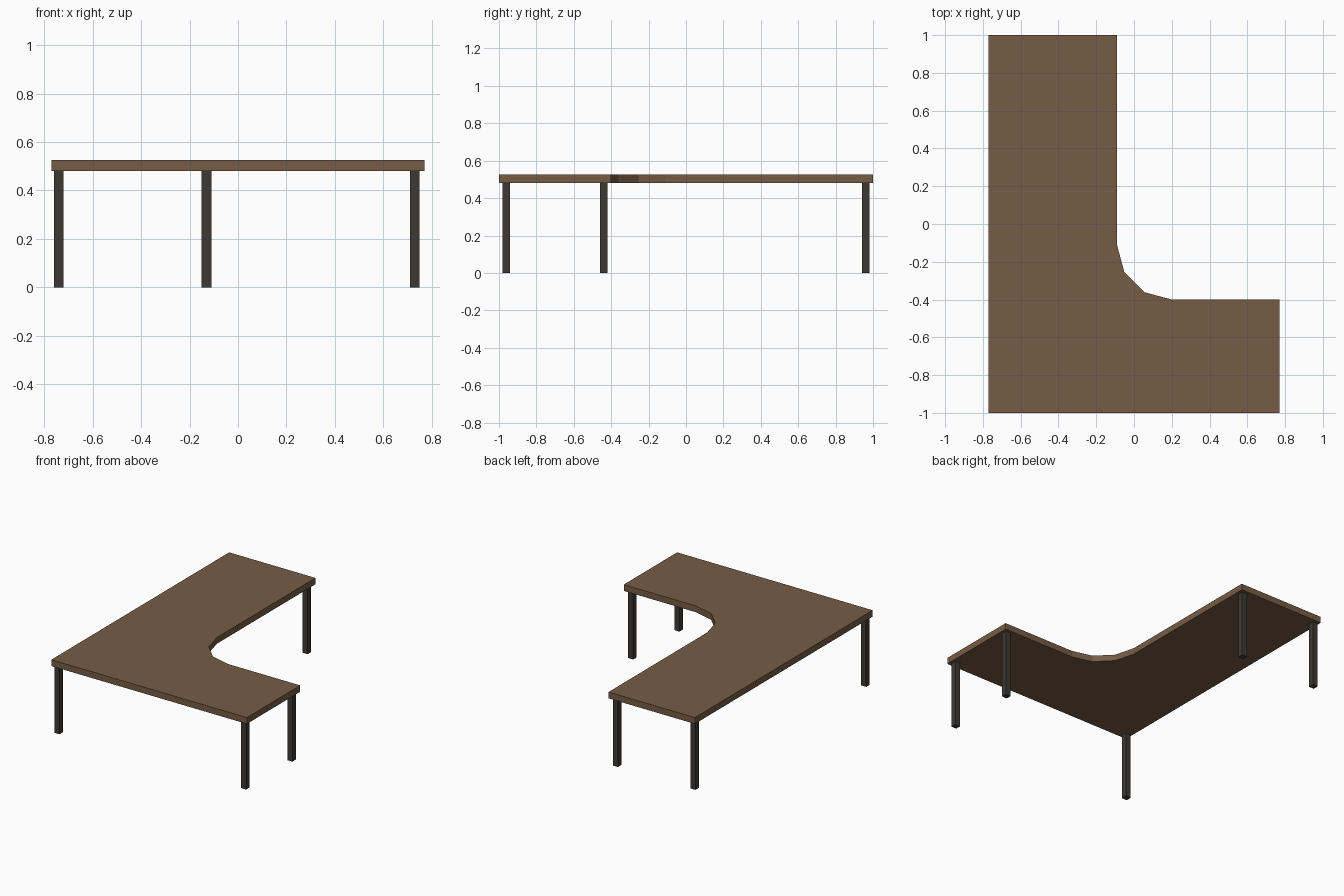
import bpy, bmesh, math

if "Cube" in bpy.data.objects:
    bpy.data.objects.remove(bpy.data.objects["Cube"])

def material(name, rgb):
    m = bpy.data.materials.new(name)
    m.diffuse_color = (*rgb, 1)
    m.use_nodes = True
    m.node_tree.nodes["Principled BSDF"].inputs["Base Color"].default_value = m.diffuse_color
    return m

brown = material("brown wood", (0.18, 0.107, 0.06))
dark = material("dark metal", (0.048, 0.042, 0.034))

def prism(name, outline, z0, z1, mat):
    """Extrude a flat counter-clockwise outline from z0 to z1."""
    bm = bmesh.new()
    face = bm.faces.new([bm.verts.new((x, y, z0)) for x, y in outline])
    ext = bmesh.ops.extrude_face_region(bm, geom=[face], use_keep_orig=True)
    for v in ext["geom"]:
        if isinstance(v, bmesh.types.BMVert):
            v.co.z = z1
    bmesh.ops.recalc_face_normals(bm, faces=bm.faces)
    mesh = bpy.data.meshes.new(name)
    bm.to_mesh(mesh)
    bm.free()
    mesh.materials.append(mat)
    ob = bpy.data.objects.new(name, mesh)
    bpy.context.collection.objects.link(ob)
    return ob

# L-shaped desktop with a three-segment inner curve
R, CX, CY = 0.29, 0.20, -0.11
curve = [(CX + R * math.cos(math.radians(a)), CY + R * math.sin(math.radians(a)))
         for a in (270, 240, 210, 180)]
outline = [(-0.77, -1), (0.77, -1), (0.77, -0.4)] + curve + [(-0.09, 1), (-0.77, 1)]
prism("desktop", outline, 0.48, 0.525, brown)

# Square legs at the outer corners
legs = {
    "front_left_leg": (-0.74, -0.96),
    "front_right_leg": (0.73, -0.96),
    "middle_right_leg": (0.73, -0.44),
    "back_right_leg": (-0.13, 0.96),
    "back_left_leg": (-0.74, 0.96),
}
H = 0.02
for name, (x, y) in legs.items():
    square = [(x - H, y - H), (x + H, y - H), (x + H, y + H), (x - H, y + H)]
    prism(name, square, 0, 0.48, dark)
